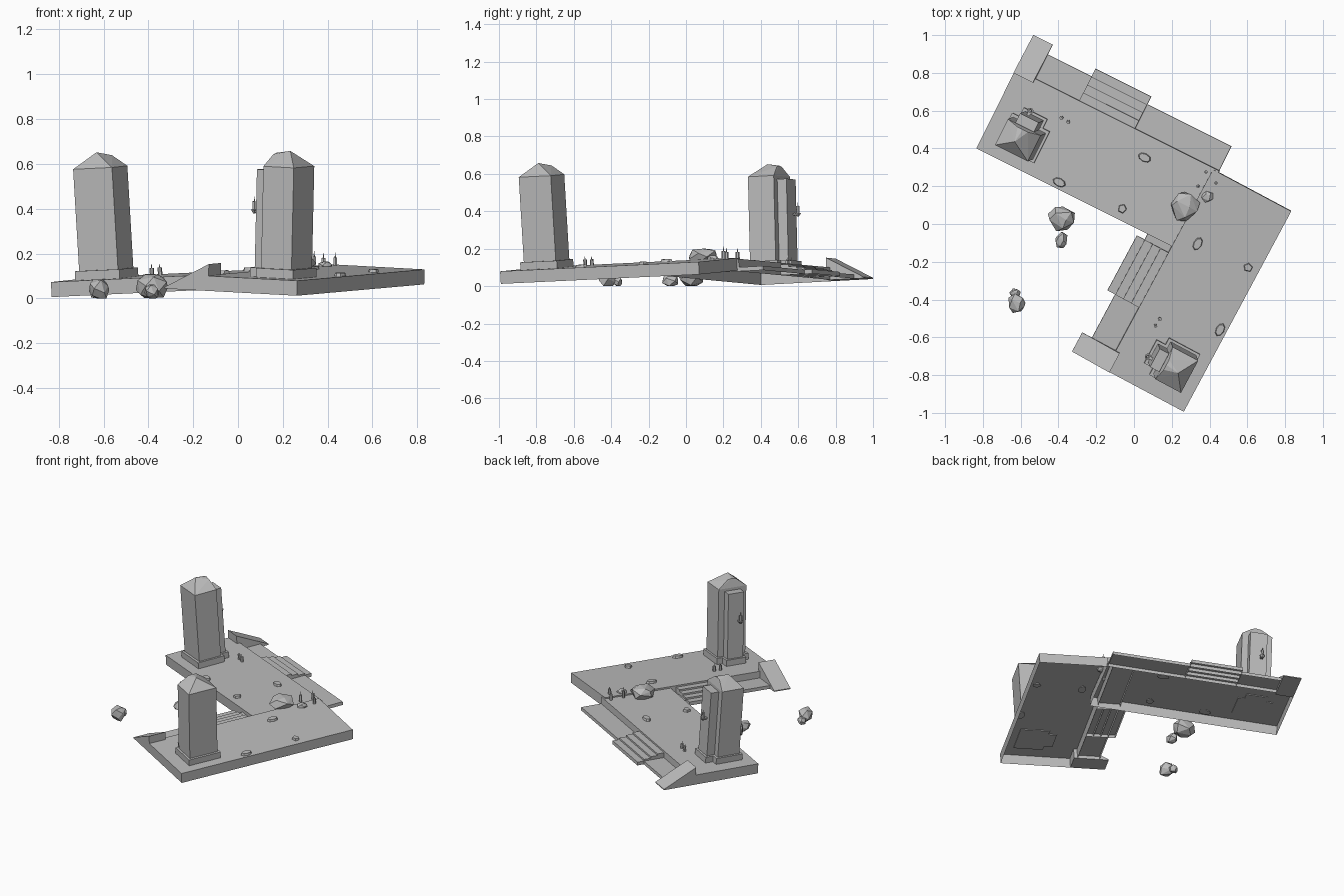
import bpy, bmesh, math, random
from mathutils import Matrix, Vector

if "Cube" in bpy.data.objects:
    bpy.data.objects.remove(bpy.data.objects["Cube"])

stone = bpy.data.materials.new("plain_grey_stone")
stone.diffuse_color = (0.5, 0.5, 0.5, 1)
stone.use_nodes = True
stone.node_tree.nodes["Principled BSDF"].inputs["Base Color"].default_value = stone.diffuse_color


def finish(name, bm, frame=Matrix()):
    bmesh.ops.recalc_face_normals(bm, faces=bm.faces)
    me = bpy.data.meshes.new(name)
    bm.to_mesh(me)
    bm.free()
    me.materials.append(stone)
    ob = bpy.data.objects.new(name, me)
    bpy.context.collection.objects.link(ob)
    ob.matrix_world = frame
    return ob


def add_box(bm, lo, hi, open_bottom=False):
    size = [b - a for a, b in zip(lo, hi)]
    mid = [(a + b) / 2 for a, b in zip(lo, hi)]
    m = Matrix.Translation(mid) @ Matrix.Diagonal((*size, 1))
    verts = bmesh.ops.create_cube(bm, size=1, matrix=m)["verts"]
    if open_bottom:
        faces = {f for v in verts for f in v.link_faces}
        low = [f for f in faces if all(abs(v.co.z - lo[2]) < 1e-5 for v in f.verts)]
        bmesh.ops.delete(bm, geom=low, context="FACES_ONLY")


def add_cone(bm, x, y, z0, z1, r0, r1, n=6):
    bmesh.ops.create_cone(bm, cap_ends=True, segments=n, radius1=r0, radius2=r1,
                          depth=z1 - z0, matrix=Matrix.Translation((x, y, (z0 + z1) / 2)))


def add_candle(bm, x, y, z, h):
    add_cone(bm, x, y, z, z + h * 0.65, 0.010, 0.010)
    add_cone(bm, x, y, z + h * 0.65, z + h, 0.003, 0.001, 4)


def add_rock(bm, centre, size, seed, count=16):
    # convex hull of points scattered on a squashed ball, flat underneath
    rng = random.Random(seed)
    pts = []
    for i in range(count):
        z = 1 - 2 * (i + 0.5) / count
        a = i * 2.4 + rng.uniform(-0.3, 0.3)
        r = math.sqrt(1 - z * z)
        p = Vector((r * math.cos(a), r * math.sin(a), z)) * rng.uniform(0.92, 1.12)
        p.z = max(-0.75, min(0.8, p.z))
        pts.append(bm.verts.new([c + q * s / 2 for c, q, s in zip(centre, p, size)]))
    res = bmesh.ops.convex_hull(bm, input=pts)
    loose = [v for v in pts if v.is_valid and not v.link_faces]
    bmesh.ops.delete(bm, geom=loose, context="VERTS")


def tilted_frame(origin, yaw):
    # each half is sunk at its outer front corner
    c, s = math.cos(math.radians(yaw)), math.sin(math.radians(yaw))
    u = Vector((c, s, 0.042)).normalized()
    n = u.cross(Vector((-s, c, 0.048))).normalized()
    v = n.cross(u)
    m = Matrix((u, v, n)).transposed().to_4x4()
    return Matrix.Translation(origin) @ m


TOP = 0.067


def build_half(tag, M):
    # platform slab, hollow underneath
    bm = bmesh.new()
    add_box(bm, (0, 0, 0), (1.205, 0.47, TOP), True)
    finish("platform_" + tag, bm, M)

    # low ledge and steps along one side
    bm = bmesh.new()
    add_box(bm, (0.115, 0.47, 0), (1.203, 0.612, 0.022), True)
    finish("ledge_" + tag, bm, M)
    bm = bmesh.new()
    for i in range(4):
        v = 0.47 + i * 0.047
        add_box(bm, (0.375, v, 0), (0.705, v + 0.047, 0.056 - i * 0.011), True)
    finish("steps_" + tag, bm, M)

    # sloping cheek wedge
    bm = bmesh.new()
    prof = [(0.448, 0.0), (0.67, 0.0), (0.67, 0.006), (0.448, 0.12)]
    face = bm.faces.new([bm.verts.new((0, y, z)) for y, z in prof])
    ext = bmesh.ops.extrude_face_region(bm, geom=[face])["geom"]
    bmesh.ops.translate(bm, vec=(0.115, 0, 0),
                        verts=[g for g in ext if isinstance(g, bmesh.types.BMVert)])
    finish("cheek_wedge_" + tag, bm, M)

    # tower: plinth, body and rear pilaster
    bm = bmesh.new()
    add_box(bm, (0.088, 0.068, TOP - 0.005), (0.31, 0.255, 0.108))
    add_box(bm, (0.13, 0.2, TOP - 0.005), (0.27, 0.308, 0.107))
    finish("tower_plinth_" + tag, bm, M)
    bm = bmesh.new()
    add_box(bm, (0.102, 0.084, 0.1), (0.296, 0.238, 0.563))
    add_box(bm, (0.145, 0.2, 0.1), (0.255, 0.293, 0.545))
    finish("tower_body_" + tag, bm, M)

    # hipped cap with a rounded rear
    bm = bmesh.new()
    pts = [(u, v, 0.563) for u in (0.102, 0.296) for v in (0.084, 0.238)]
    pts += [(0.19, 0.15, 0.632)]
    pts += [(0.199 + 0.06 * math.cos(a), 0.225, 0.575 + 0.045 * math.sin(a))
            for a in [math.pi * k / 6 for k in range(7)]]
    bmesh.ops.convex_hull(bm, input=[bm.verts.new(p) for p in pts])
    finish("tower_cap_" + tag, bm, M)

    # wall candle on a bracket
    bm = bmesh.new()
    add_box(bm, (0.172, 0.29, 0.352), (0.188, 0.322, 0.362))
    add_cone(bm, 0.18, 0.32, 0.345, 0.362, 0.006, 0.018)
    add_candle(bm, 0.18, 0.32, 0.36, 0.06)
    finish("wall_candle_" + tag, bm, M)

    # floor candles
    bm = bmesh.new()
    for u, v, h in ((0.332, 0.348, 0.05), (0.374, 0.345, 0.05)):
        add_candle(bm, u, v, TOP, h)
    finish("floor_candles_" + tag, bm, M)

    # flat loose stones on the floor
    bm = bmesh.new()
    for u, v, w, d in ((0.82, 0.356, 0.078, 0.048), (0.474, 0.036, 0.078, 0.048),
                       (0.835, 0.061, 0.05, 0.055)):
        n = 8 if w > 0.06 else 5
        m = Matrix.Translation((u, v, TOP + 0.004)) @ Matrix.Diagonal((w / 2, d / 2, 1, 1))
        bmesh.ops.create_cone(bm, cap_ends=True, segments=n, radius1=1, radius2=0.8,
                              depth=0.02, matrix=m)
    finish("loose_stones_" + tag, bm, M)


build_half("rear", tilted_frame((-0.831, 0.402, 0.006), -26.6))
build_half("side", tilted_frame((0.262, -0.99, 0.012), 61.8))

# boulders: (name, [(centre, size, seed), ...])
boulders = [
    ("boulder_on_platform", [((0.265, 0.095, 0.16), (0.155, 0.165, 0.10), 1),
                             ((0.39, 0.145, 0.145), (0.07, 0.06, 0.05), 2)]),
    ("boulder_large", [((-0.385, 0.025, 0.052), (0.145, 0.145, 0.135), 3),
                       ((-0.385, -0.085, 0.03), (0.07, 0.09, 0.08), 4)]),
    ("boulder_small", [((-0.62, -0.42, 0.041), (0.095, 0.11, 0.108), 5),
                       ((-0.63, -0.365, 0.024), (0.06, 0.05, 0.062), 6)]),
]
for name, lumps in boulders:
    bm = bmesh.new()
    for lump in lumps:
        add_rock(bm, *lump)
    finish(name, bm)

# candles beside the boulder at the corner
bm = bmesh.new()
for x, y, h in ((0.34, 0.2, 0.07), (0.381, 0.275, 0.06), (0.434, 0.217, 0.062)):
    add_candle(bm, x, y, 0.142, h)
finish("corner_candles", bm)
